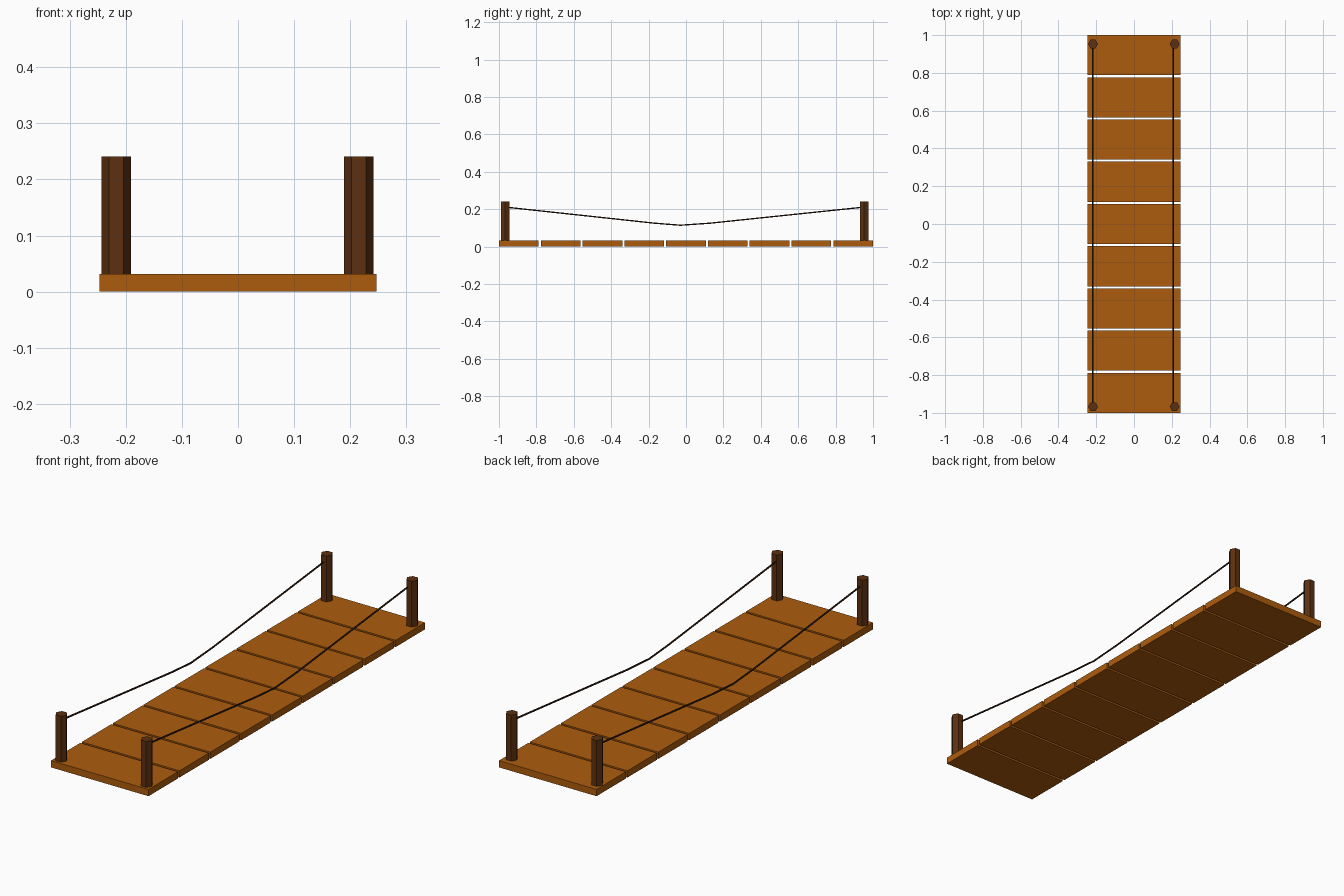
import bpy
from mathutils import Matrix

if "Cube" in bpy.data.objects:
    bpy.data.objects.remove(bpy.data.objects["Cube"])


def material(name, color):
    m = bpy.data.materials.new(name)
    m.diffuse_color = (*color, 1)
    m.use_nodes = True
    m.node_tree.nodes["Principled BSDF"].inputs["Base Color"].default_value = m.diffuse_color
    return m


wood = material("plank_wood", (0.42, 0.107, 0.004))
dark_wood = material("post_wood", (0.107, 0.03, 0.005))
rope_brown = material("rope_brown", (0.045, 0.016, 0.006))


def finish(obj, name, mat):
    obj.name = name
    obj.data.name = name
    obj.data.materials.append(mat)


# Deck: nine planks with narrow gaps
COUNT, GAP, WIDTH, THICK = 9, 0.011, 0.494, 0.031
length = (2 - GAP * (COUNT - 1)) / COUNT
for i in range(COUNT):
    y = -1 + length / 2 + i * (length + GAP)
    bpy.ops.mesh.primitive_cube_add(size=1, location=(0, y, THICK / 2))
    plank = bpy.context.object
    plank.data.transform(Matrix.Diagonal((WIDTH, length, THICK, 1)))
    finish(plank, f"plank_{i + 1}", wood)

# Hexagonal corner posts standing on the deck, corner pointing along x
POST_TOP = 0.241
for side, x in (("left", -0.217), ("right", 0.215)):
    for end, y in (("front", -0.967), ("back", 0.953)):
        h = POST_TOP - THICK
        bpy.ops.mesh.primitive_cylinder_add(vertices=6, radius=0.0262, depth=h,
                                            location=(x, y, THICK + h / 2))
        post = bpy.context.object
        post.data.transform(Matrix.Rotation(0.5235988, 4, 'Z'))
        finish(post, f"{end}_{side}_post", dark_wood)

# Sagging hand ropes
SAG = [(-0.967, 0.211), (-0.17, 0.125), (-0.03, 0.114), (0.13, 0.125), (0.953, 0.211)]
for side, x in (("left", -0.219), ("right", 0.207)):
    curve = bpy.data.curves.new("rope", 'CURVE')
    curve.dimensions = '3D'
    curve.bevel_depth = 0.004
    curve.bevel_resolution = 1
    curve.use_fill_caps = True
    line = curve.splines.new('POLY')
    line.points.add(len(SAG) - 1)
    for p, (y, z) in zip(line.points, SAG):
        p.co = (x, y, z, 1)
    line.use_smooth = False
    rope = bpy.data.objects.new("rope", curve)
    bpy.context.collection.objects.link(rope)
    finish(rope, f"{side}_hand_rope", rope_brown)
